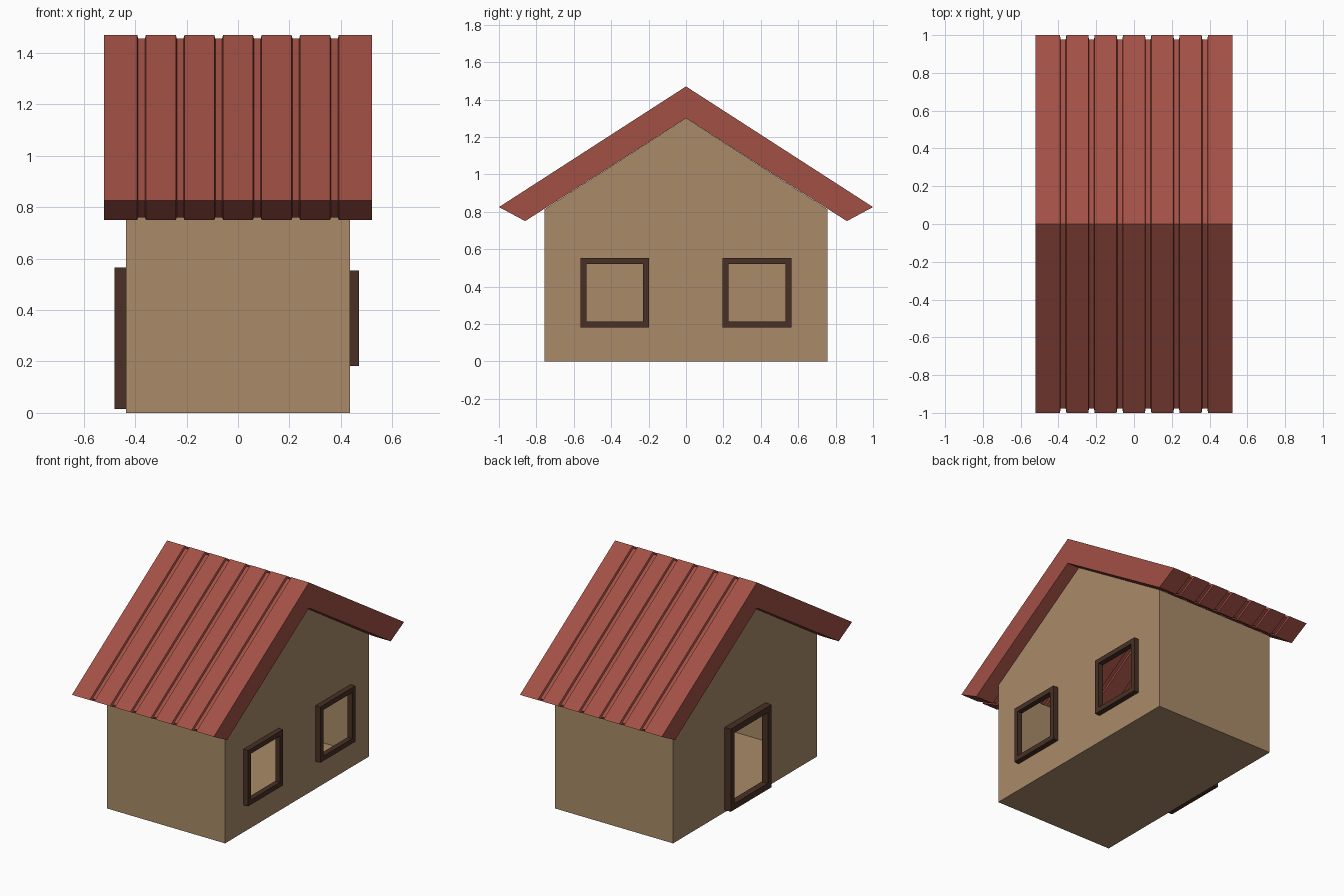
import bpy, bmesh

if "Cube" in bpy.data.objects:
    bpy.data.objects.remove(bpy.data.objects["Cube"])


def material(name, rgb):
    m = bpy.data.materials.new(name)
    m.diffuse_color = (*rgb, 1)
    m.use_nodes = True
    m.node_tree.nodes["Principled BSDF"].inputs["Base Color"].default_value = m.diffuse_color
    return m


RED = material("roof_red", (0.36, 0.08, 0.06))
TAN = material("wall_tan", (0.40, 0.26, 0.14))
BROWN = material("frame_brown", (0.065, 0.03, 0.018))


def finish(name, bm, mat, fix_normals=True):
    if fix_normals:
        bmesh.ops.recalc_face_normals(bm, faces=bm.faces)
    me = bpy.data.meshes.new(name)
    bm.to_mesh(me)
    bm.free()
    me.materials.append(mat)
    ob = bpy.data.objects.new(name, me)
    bpy.context.collection.objects.link(ob)
    return ob


def rect(y0, y1, z0, z1):
    return [(y0, z0), (y1, z0), (y1, z1), (y0, z1)]


def inset(r, t):
    (y0, z0), (y1, z1) = r[0], r[2]
    return rect(y0 + t, y1 - t, z0 + t, z1 - t)


def loft(bm, rings, close=False):
    """Join (x, y, z) rings with quads; cap the ends, or close into a loop."""
    vs = [[bm.verts.new(p) for p in r] for r in rings]
    n = len(vs[0])
    pairs = list(zip(vs, vs[1:])) + ([(vs[-1], vs[0])] if close else [])
    for a, b in pairs:
        for i in range(n):
            j = (i + 1) % n
            bm.faces.new((a[i], a[j], b[j], b[i]))
    if not close:
        bm.faces.new(vs[0][::-1])
        bm.faces.new(vs[-1])


W, D = 0.435, 0.757           # half width and half depth of the walls
EAVE, APEX = 0.813, 1.30
windows = [rect(-0.565, -0.197, 0.182, 0.553), rect(0.195, 0.563, 0.182, 0.553)]
door = rect(-0.215, 0.215, 0.015, 0.565)
WIN_BAR, DOOR_BAR = 0.032, 0.04


# Thin gable walls with real openings
def gable_wall(name, x, holes):
    bm = bmesh.new()
    outline = [(-D, 0), (D, 0), (D, EAVE), (0, APEX), (-D, EAVE)]
    edges = []
    for loop in [outline] + holes:
        vs = [bm.verts.new((x, y, z)) for y, z in loop]
        edges += [bm.edges.new((vs[i - 1], vs[i])) for i in range(len(vs))]
    bmesh.ops.triangle_fill(bm, edges=edges, use_beauty=True)
    for f in bm.faces:
        f.normal_update()
        if f.normal.x * x < 0:
            f.normal_flip()
    finish(name, bm, TAN, False)


gable_wall("window_wall", W, [inset(w, WIN_BAR) for w in windows])
gable_wall("door_wall", -W, [inset(door, DOOR_BAR)])

# Front wall, back wall and floor
bm = bmesh.new()
for quad in ([(-W, -D, 0), (W, -D, 0), (W, -D, EAVE), (-W, -D, EAVE)],
             [(W, D, 0), (-W, D, 0), (-W, D, EAVE), (W, D, EAVE)],
             [(-W, D, 0), (W, D, 0), (W, -D, 0), (-W, -D, 0)]):
    bm.faces.new([bm.verts.new(p) for p in quad])
finish("end_walls_and_floor", bm, TAN, False)


# Window and door frames
def frame(name, outer, bar, x0, x1):
    bm = bmesh.new()
    inner = inset(outer, bar)
    rings = [[(x, y, z) for y, z in r]
             for x, r in ((x0, outer), (x1, outer), (x1, inner), (x0, inner))]
    loft(bm, rings, close=True)
    finish(name, bm, BROWN)


for i, w in enumerate(windows):
    frame(f"window_frame_{i + 1}", w, WIN_BAR, W, 0.47)
frame("door_frame", door, DOOR_BAR, -0.48, -W)

# Grooved gable roof, lofted along x between full and sunken profiles
full = [(-1, 0.825), (0, 1.47), (1, 0.825), (0.86, 0.75), (0, APEX), (-0.86, 0.75)]
sunk = [(-0.976, 0.825), (0, 1.455), (0.976, 0.825), (0.86, 0.76), (0, 1.313), (-0.86, 0.76)]
stations = [(-0.522, full)]
for i in range(6):
    c = -0.375 + 0.15 * i
    stations += [(c - 0.017, full), (c - 0.013, sunk), (c + 0.013, sunk), (c + 0.017, full)]
stations.append((0.522, full))
bm = bmesh.new()
loft(bm, [[(x, y, z) for y, z in prof] for x, prof in stations])
finish("roof", bm, RED)
